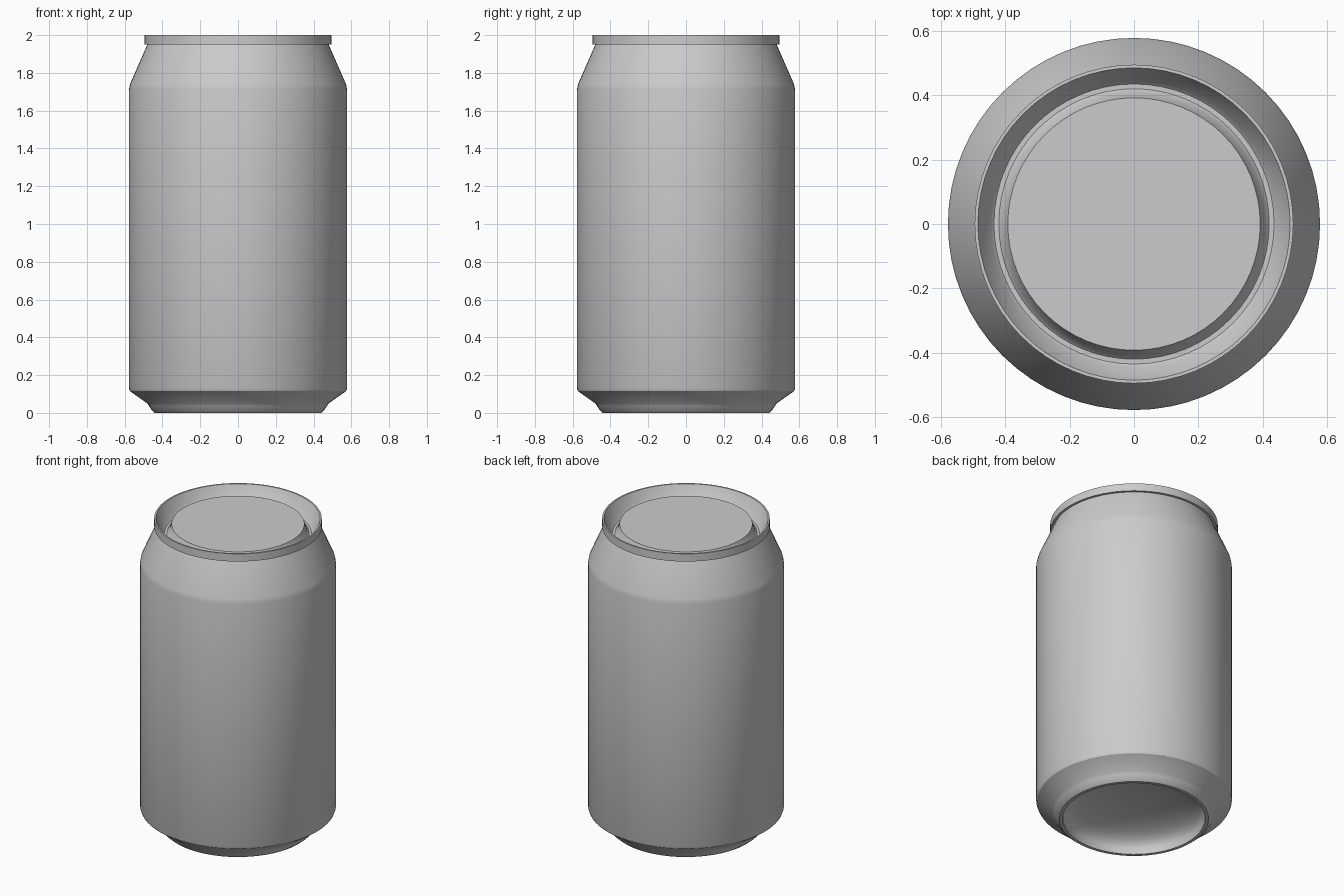
import bpy, bmesh, math

SEGMENTS = 64

cube = bpy.data.objects.get("Cube")
if cube:
    bpy.data.objects.remove(cube, do_unlink=True)

metal = bpy.data.materials.new("plain grey metal")
metal.use_nodes = True
grey = (0.6, 0.6, 0.6, 1)
metal.diffuse_color = grey
metal.node_tree.nodes["Principled BSDF"].inputs["Base Color"].default_value = grey


def lathe(name, profile):
    """Spin a radius/height profile around the upright axis."""
    bm = bmesh.new()
    verts = [bm.verts.new((r, 0, z)) for r, z in profile]
    edges = [bm.edges.new(pair) for pair in zip(verts, verts[1:])]
    bmesh.ops.spin(bm, geom=verts + edges, cent=(0, 0, 0), axis=(0, 0, 1),
                   angle=math.tau, steps=SEGMENTS, use_duplicate=False)
    bmesh.ops.remove_doubles(bm, verts=bm.verts, dist=0.0005)
    bmesh.ops.recalc_face_normals(bm, faces=bm.faces)
    mesh = bpy.data.meshes.new(name)
    bm.to_mesh(mesh)
    bm.free()
    obj = bpy.data.objects.new(name, mesh)
    bpy.context.collection.objects.link(obj)
    mesh.materials.append(metal)
    bpy.ops.object.select_all(action='DESELECT')
    obj.select_set(True)
    bpy.context.view_layer.objects.active = obj
    bpy.ops.object.shade_smooth_by_angle(angle=math.radians(30))
    return obj


# Domed underside, from the centre out to the foot ring
dome = [(0.41 * math.sin(a), 0.04 + 0.11 * math.cos(a))
        for a in (math.radians(10 * i) for i in range(9))]

# Foot ring, lower chamfer, straight wall and tapered shoulder
wall = [(0.415, 0.04), (0.42, 0.0), (0.44, 0.0), (0.457, 0.015), (0.47, 0.035),
        (0.48, 0.05), (0.572, 0.115), (0.578, 0.13), (0.578, 1.71), (0.572, 1.74),
        (0.48, 1.95)]

# Rolled rim, countersink groove and raised centre panel
lid = [(0.495, 1.95), (0.495, 2.0), (0.485, 2.0), (0.445, 1.91), (0.435, 1.9),
       (0.42, 1.9), (0.41, 1.91), (0.392, 1.965), (0, 1.965)]

lathe("can_shell", dome + wall + lid)
